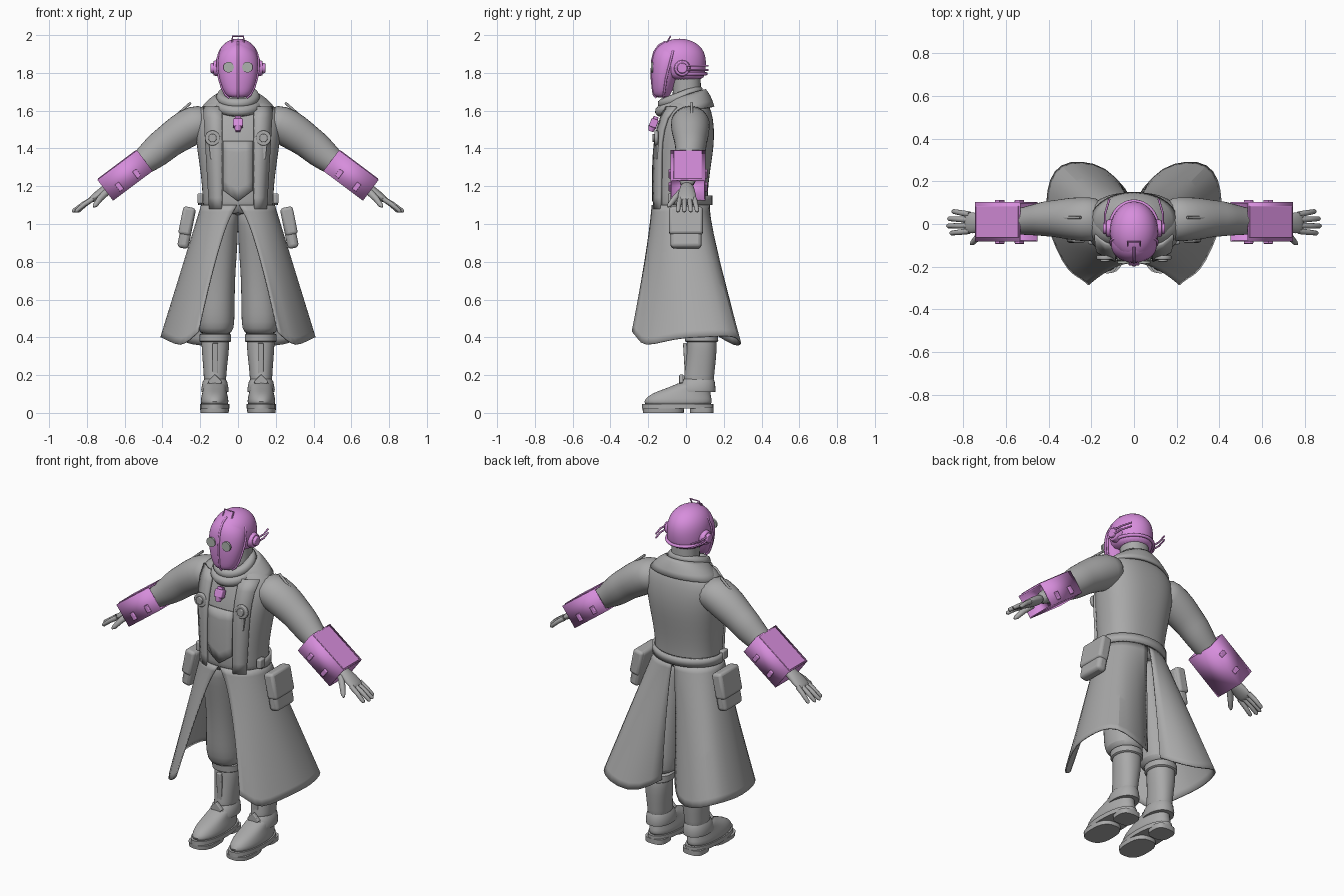
import bpy, bmesh
from math import sin, cos, pi, radians, copysign
from mathutils import Vector, Matrix

if "Cube" in bpy.data.objects:
    bpy.data.objects.remove(bpy.data.objects["Cube"])


def material(name, color):
    m = bpy.data.materials.new(name)
    m.use_nodes = True
    m.diffuse_color = (*color, 1)
    m.node_tree.nodes["Principled BSDF"].inputs["Base Color"].default_value = (*color, 1)
    return m


GREY = material("grey cloth", (0.40, 0.40, 0.40))
PINK = material("pink metal", (0.68, 0.27, 0.72))
GLASS = material("pale lens", (0.42, 0.45, 0.42))


def finish(name, bm, mat, mirror=False, sub=0, thick=0, bevel=0, offset=0):
    """Turn a bmesh into a smooth-shaded object with its modifiers."""
    bmesh.ops.recalc_face_normals(bm, faces=bm.faces)
    me = bpy.data.meshes.new(name)
    bm.to_mesh(me)
    bm.free()
    me.materials.append(mat)
    me.shade_smooth()
    me.set_sharp_from_angle(angle=radians(40))
    ob = bpy.data.objects.new(name, me)
    bpy.context.collection.objects.link(ob)
    if mirror:
        ob.modifiers.new("mirror", "MIRROR").merge_threshold = 0.0001
    if sub:
        s = ob.modifiers.new("subdivision", "SUBSURF")
        s.levels = s.render_levels = sub
        s.boundary_smooth = "PRESERVE_CORNERS"
    if thick:
        s = ob.modifiers.new("thickness", "SOLIDIFY")
        s.thickness, s.offset = thick, offset
    if bevel:
        b = ob.modifiers.new("bevel", "BEVEL")
        b.width, b.segments = bevel, 3
    return ob


def sheet(name, rows, mat=GREY, closed=False, caps=False, **kw):
    """Skin a list of equally long rows of points."""
    bm = bmesh.new()
    grid = [[bm.verts.new(p) for p in row] for row in rows]
    n = len(rows[0])
    for a, b in zip(grid, grid[1:]):
        for i in range(n if closed else n - 1):
            j = (i + 1) % n
            bm.faces.new((a[i], a[j], b[j], b[i]))
    if caps:
        bm.faces.new(grid[0])
        bm.faces.new(grid[-1])
    return finish(name, bm, mat, **kw)


def oval(a, power):
    f = lambda v: copysign(abs(v) ** (2 / power), v)
    return f(cos(a)), f(sin(a))


def loft(name, sections, mat=GREY, power=2.2, seg=28, **kw):
    """Stack horizontal ovals given as (z, cx, cy, rx, ry)."""
    ring = [oval(2 * pi * i / seg, power) for i in range(seg)]
    rows = [[(cx + rx * c, cy + ry * s, z) for c, s in ring] for z, cx, cy, rx, ry in sections]
    return sheet(name, rows, mat, closed=True, caps=True, **kw)


def limb(name, path, mat=GREY, seg=16, **kw):
    """Sweep ovals along a path of (x, y, z, depth radius, height radius)."""
    pts = [Vector(p[:3]) for p in path]
    rows = []
    for i, p in enumerate(path):
        t = (pts[min(i + 1, len(pts) - 1)] - pts[max(i - 1, 0)]).normalized()
        side = Vector((0, 1, 0))
        side = (side - t * side.dot(t)).normalized()
        up = t.cross(side)
        angles = [2 * pi * k / seg for k in range(seg)]
        rows.append([pts[i] + side * p[3] * cos(a) + up * p[4] * sin(a) for a in angles])
    return sheet(name, rows, mat, closed=True, caps=True, **kw)


def place(loc, rot_y=0, rot_x=0):
    return Matrix.Translation(loc) @ Matrix.Rotation(rot_y, 4, "Y") @ Matrix.Rotation(rot_x, 4, "X")


def box(name, frame, center, size, mat=GREY, open_ends=False, **kw):
    bm = bmesh.new()
    bmesh.ops.create_cube(bm, size=1)
    if open_ends:
        ends = [f for f in bm.faces if abs(f.normal.x) > 0.9]
        bmesh.ops.delete(bm, geom=ends, context="FACES_ONLY")
    bm.transform(frame @ Matrix.Translation(center) @ Matrix.Diagonal((*size, 1)))
    return finish(name, bm, mat, **kw)


def disc(name, frame, r, depth, mat=GREY, r2=None, **kw):
    bm = bmesh.new()
    bmesh.ops.create_cone(bm, cap_ends=True, segments=24, radius1=r,
                          radius2=r if r2 is None else r2, depth=depth)
    bm.transform(frame)
    return finish(name, bm, mat, **kw)


def cord(name, pts, r, mat=GREY, cyclic=False):
    cu = bpy.data.curves.new(name, "CURVE")
    cu.dimensions, cu.bevel_depth, cu.bevel_resolution, cu.use_fill_caps = "3D", r, 2, True
    sp = cu.splines.new("POLY")
    sp.points.add(len(pts) - 1)
    for q, p in zip(sp.points, pts):
        q.co = (*p, 1)
    sp.use_cyclic_u, sp.use_smooth = cyclic, True
    cu.materials.append(mat)
    ob = bpy.data.objects.new(name, cu)
    bpy.context.collection.objects.link(ob)


# Torso of the coat
TORSO = [(1.04, 0, -.028, .185, .14), (1.12, 0, -.028, .188, .143), (1.2, 0, -.028, .19, .145),
         (1.32, 0, -.018, .205, .152), (1.42, 0, -.008, .22, .157), (1.52, 0, .003, .232, .147),
         (1.6, 0, .01, .22, .125), (1.64, 0, .01, .17, .105), (1.67, 0, 0, .1, .085)]
loft("coat_torso", TORSO, power=2.4, seg=32, sub=1)


def chest(x, z, gap=0.0):
    """Point on the front of the torso."""
    for a, b in zip(TORSO, TORSO[1:]):
        if a[0] <= z <= b[0]:
            k = (z - a[0]) / (b[0] - a[0])
            _, _, cy, rx, ry = [u + (v - u) * k for u, v in zip(a, b)]
            return x, cy - gap - ry * (1 - min(abs(x) / rx, 1) ** 2.4) ** (1 / 2.4), z


# Front panels, vest with pointed hem
heights = [1.08 + .06 * i for i in range(10)]
sheet("front_panel", [[chest(.085 + (.03 + .03 * (z - 1)) * k, z, .008) for k in range(3)]
                      for z in heights], mirror=True, thick=.014)
sheet("vest", [[chest(x * .04, 1.44 - k * (.26 + .06 * (1 - abs(x) / 2)) / 5, .004)
                for x in range(-2, 3)] for k in range(6)], thick=.009)

# Flared coat skirt, open at front and back: waist angle, hem point, flare power
HEM = [(-89, .21, -.285, .43, .72), (-72, .25, -.25, .39, .85), (-56, .305, -.225, .35, 1),
       (-35, .365, -.11, .38, 1), (-12, .405, .0, .4, 1), (8, .41, .1, .4, 1),
       (25, .395, .21, .41, 1), (42, .345, .28, .4, 1), (57, .25, .295, .36, 1),
       (72, .13, .265, .35, 1), (89, .045, .165, .41, .6)]
rows = []
for i in range(11):
    t = i / 10
    row = []
    for deg, hx, hy, hz, e in HEM:
        c, s = oval(radians(deg), 2.3)
        x, y = .195 * c, -.028 + .15 * s
        row.append((x + (hx - x) * t ** e, y + (hy - y) * t ** (1.25 if hy < -.2 else 1),
                    1.1 + (hz - 1.1) * t))
    rows.append(row)
sheet("coat_skirt", rows, mirror=True, sub=1, thick=.008)


# Belt and collar bands
def arc(rx, cy, ry, z, rise, start, end, n=24):
    angles = [radians(start + (end - start) * i / n) for i in range(n + 1)]
    return [(rx * cos(a), cy + ry * sin(a), z + rise * sin(a)) for a in angles]


sheet("back_belt", [arc(.205, -.028, .162, z, 0, -15, 195) for z in (1.1, 1.15)], thick=.012)
box("belt_buckle", place((.2, -.07, 1.135)), (0, 0, 0), (.03, .05, .055), mirror=True, bevel=.008)
sheet("coat_collar", [arc(.2, .015, .13, 1.6, .02, -62, 242), arc(.15, .01, .115, 1.66, .02, -60, 240),
                      arc(.105, 0, .1, 1.68, .03, -55, 235)], sub=1, thick=.014)
for name, r, z, fat in (("scarf_upper", .088, 1.672, .028), ("scarf_lower", .1, 1.632, .03)):
    cord(name, arc(r, -.03, r * 1.05, z, .035, 0, 350, 35), fat, cyclic=True)
loft("neck", [(1.58, 0, 0, .08, .08), (1.7, 0, .005, .075, .075), (1.82, 0, 0, .075, .075)])

# Sleeves, gauntlets and hands
limb("sleeve", [(.14, .02, 1.55, .1, .08), (.22, .022, 1.535, .108, .105), (.31, .025, 1.48, .1, .1),
                (.365, .025, 1.44, .088, .09), (.41, .025, 1.405, .085, .09), (.46, .02, 1.36, .075, .082),
                (.54, .01, 1.3, .062, .06), (.69, .005, 1.19, .04, .032)], mirror=True, sub=1)
cord_path = [(.25, 1.642), (.33, 1.572), (.43, 1.478)]
for s in (-1, 1):
    cord("sleeve_seam", [(s * x, .03, z) for x, z in cord_path], .007)
arm = place((.598, .01, 1.257), .642)
box("gauntlet", arm, (0, 0, 0), (.262, .185, .138), PINK, open_ends=True, mirror=True, thick=.01, offset=-1)
box("gauntlet_lid", arm, (0, 0, .069), (.25, .15, .009), PINK, mirror=True, bevel=.003)
for y in (-.096, .096):
    for x in (-.055, .06):
        box("gauntlet_buckle", arm, (x, y, -.03), (.026, .014, .045), PINK, mirror=True, bevel=.004)
limb("palm", [(.66, .005, 1.21, .036, .026), (.7, .005, 1.18, .04, .028), (.74, .005, 1.155, .05, .024),
              (.775, .005, 1.13, .05, .018), (.79, .005, 1.12, .044, .012)], mirror=True, sub=1)
for k, reach in enumerate((.085, .1, .095, .075)):
    y = -.033 + .026 * k
    limb("finger", [(.77, y, 1.132, .014, .014), (.77 + reach / 2, y * 1.15, 1.105, .013, .013),
                    (.77 + reach, y * 1.3, 1.07, .011, .011), (.777 + reach, y * 1.32, 1.064, .004, .004)],
         seg=10, mirror=True)
limb("thumb", [(.695, -.025, 1.17, .018, .02), (.73, -.06, 1.135, .016, .017),
               (.755, -.088, 1.1, .012, .013), (.765, -.096, 1.09, .004, .005)], seg=10, mirror=True)

# Trousers and boots
loft("trousers", [(.41, .118, .065, .07, .08), (.44, .118, .06, .098, .105), (.52, .118, .05, .1, .11),
                  (.62, .112, .04, .095, .108), (.75, .104, .02, .09, .105), (.88, .1, 0, .098, .11),
                  (1.0, .09, -.02, .09, .115), (1.1, .08, -.03, .09, .115)], mirror=True, sub=1)
loft("boot_shaft", [(.43, .12, .08, .07, .075), (.38, .12, .085, .075, .078), (.3, .12, .082, .07, .08),
                    (.2, .122, .07, .058, .078), (.1, .122, .06, .06, .085)], mirror=True, sub=1)
loft("boot_cuff", [(.375, .12, .083, .078, .082), (.38, .12, .083, .084, .088), (.415, .12, .08, .084, .088),
                   (.42, .12, .08, .074, .078)], mirror=True)
loft("ankle_cuff", [(.11, .122, .055, .07, .1), (.125, .122, .055, .073, .102), (.165, .122, .062, .065, .09),
                    (.18, .122, .065, .056, .08)], mirror=True)
box("shin_strap", place((.12, -.0, .27), 0, .06), (0, 0, 0), (.03, .02, .2), mirror=True, bevel=.005)
box("shin_point", place((.122, -.025, .165), pi / 4), (0, 0, 0), (.055, .022, .055), mirror=True, bevel=.004)
loft("foot", [(.035, .124, -.043, .072, .18), (.06, .124, -.043, .075, .182), (.09, .124, -.035, .07, .168),
              (.115, .124, -.012, .063, .14), (.14, .123, .03, .06, .105), (.17, .122, .06, .056, .08)],
     mirror=True, sub=1)
loft("sole", [(.022, .124, -.043, .078, .189), (.048, .124, -.043, .078, .189)], mirror=True)
loft("tread", [(0, .124, -.12, .074, .108), (.024, .124, -.12, .077, .11)], power=2.6, mirror=True)
loft("heel", [(0, .124, .083, .062, .062), (.03, .124, .083, .064, .063)], power=3, mirror=True)

# Hip pouches
hip = place((.272, 0, .98), -.2)
box("pouch", hip, (0, 0, 0), (.06, .165, .22), mirror=True, bevel=.02)
box("pouch_flap", hip, (.006, 0, .035), (.065, .178, .15), mirror=True, bevel=.016)

# Chest medallions and pendant
y = chest(.135, 1.455, .02)[1]
front = lambda x, y, z: place((x, y, z), 0, pi / 2)
disc("medallion", front(.135, y, 1.455), .04, .02, mirror=True, bevel=.005)
disc("medallion_boss", front(.135, y - .013, 1.455), .022, .014, mirror=True, bevel=.004)
box("ribbon", place((.135, y + .004, 1.39), .1), (0, 0, 0), (.03, .012, .09), mirror=True)
hang = place((0, -.172, 1.53), 0, -.35)
box("pendant", hang, (0, 0, .004), (.052, .04, .045), PINK, bevel=.006)
disc("pendant_tip", hang @ Matrix.Translation((0, 0, -.028)), .014, .028, PINK, r2=.022)
box("pendant_cap", hang, (0, 0, .033), (.034, .028, .016), PINK, bevel=.004)

# Helmet dome and face mask
loft("helmet_dome", [(1.76, 0, -.0, .098, .09), (1.79, 0, -.018, .109, .118), (1.84, 0, -.033, .115, .141),
                     (1.89, 0, -.035, .112, .14), (1.93, 0, -.035, .097, .122), (1.96, 0, -.035, .07, .088),
                     (1.976, 0, -.035, .038, .048), (1.981, 0, -.035, .012, .015)], PINK, power=2, sub=1)
MASK = [(1.668, 0, -.128, .045, .03), (1.685, 0, -.127, .066, .046), (1.72, 0, -.122, .084, .056),
        (1.77, 0, -.115, .099, .068), (1.82, 0, -.103, .108, .08), (1.87, 0, -.09, .109, .09),
        (1.91, 0, -.08, .097, .09), (1.945, 0, -.07, .065, .076), (1.965, 0, -.06, .03, .05)]
loft("face_mask", MASK, PINK, power=2, sub=1)
cord("mask_crest", [(0, cy - ry + .002, z) for z, _, cy, _, ry in MASK], .006, PINK)
cord("helmet_band", arc(.114, -.03, .136, 1.795, .0, 0, 180), .009, PINK)
cord("top_loop", [(-.03, -.11, 1.945), (-.03, -.082, 1.994), (.03, -.082, 1.994), (.03, -.11, 1.945)], .004, PINK)
disc("eye_lens", front(.05, -.18, 1.83), .028, .012, GLASS, mirror=True)

# Ear pieces with rearward rods
for name, x, r, depth in (("ear_pad", .115, .045, .03), ("ear_cap", .132, .03, .026)):
    disc(name, place((x, -.02, 1.825), pi / 2), r, depth, PINK, r2=r * .85, mirror=True, bevel=.004)
for s in (-1, 1):
    cord("mask_rim", [(s * (rx + .001), cy + .01, z) for z, _, cy, rx, _ in MASK], .006, PINK)
    for z in (1.815, 1.838):
        cord("ear_rod", [(s * .135, -.03, z), (s * .135, .05, z), (s * .115, .118, z)], .005, PINK)
